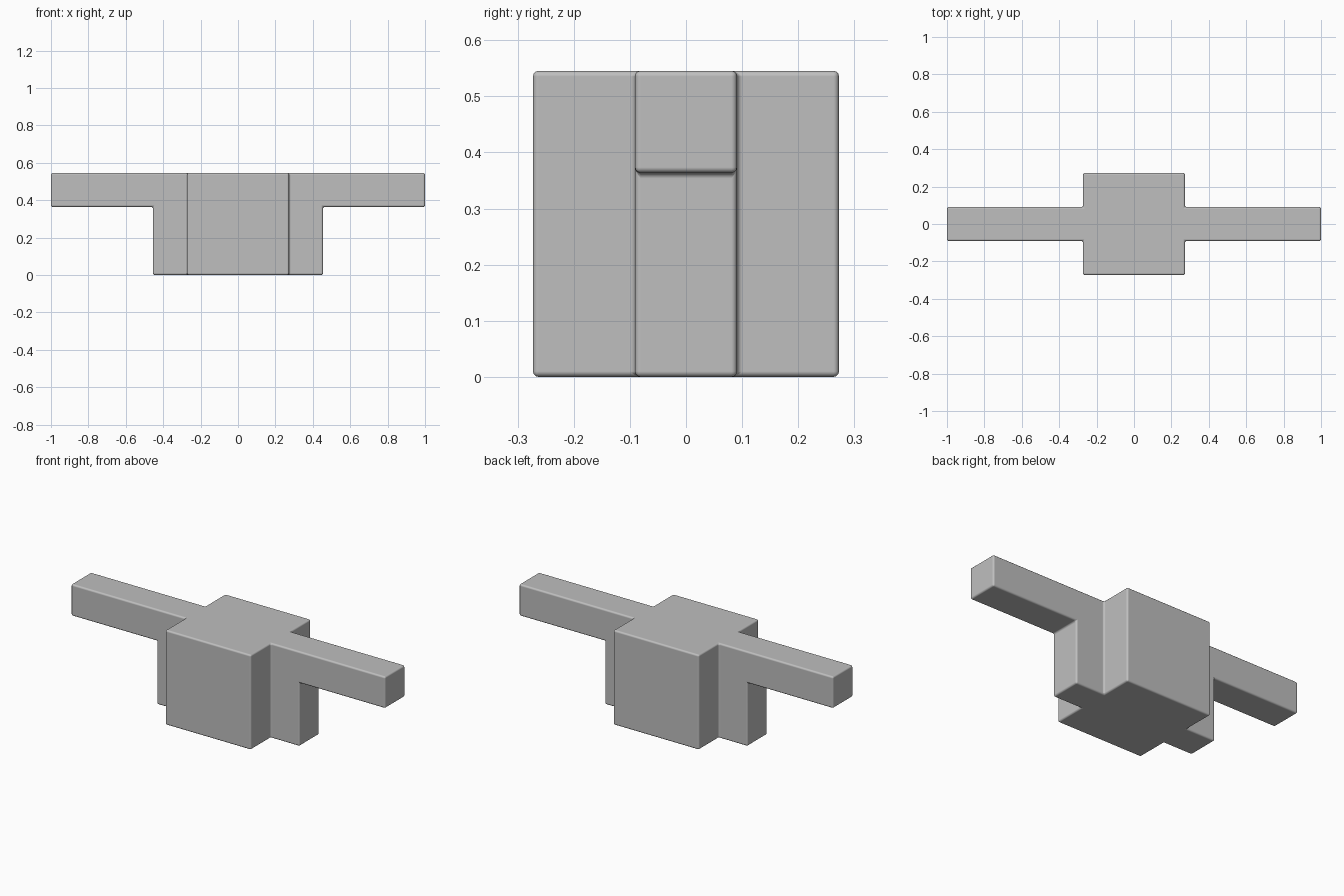
import bpy, bmesh, math

if "Cube" in bpy.data.objects:
    bpy.data.objects.remove(bpy.data.objects["Cube"])

U = 1 / 11  # module that all sizes are multiples of
XS = [-11 * U, -5 * U, -3 * U, 3 * U, 5 * U, 11 * U]
YS = [-3 * U, -U, U, 3 * U]
ZS = [0, 4 * U, 6 * U]

grey = bpy.data.materials.new("light grey")
grey.diffuse_color = (0.52, 0.52, 0.52, 1)
grey.use_nodes = True
grey.node_tree.nodes["Principled BSDF"].inputs["Base Color"].default_value = grey.diffuse_color


def solid(i, j, k):
    """Which cells of the grid are filled."""
    if not (0 <= i < 5 and 0 <= j < 3 and 0 <= k < 2):
        return False
    if i == 2:                 # central block, full depth and height
        return True
    if j != 1:                 # side parts are one bar deep
        return False
    return i in (1, 3) or k == 1   # legs, and arms in the top layer


# One welded skin around the block, legs and arms
bm = bmesh.new()
for i in range(5):
    for j in range(3):
        for k in range(2):
            if not solid(i, j, k):
                continue
            for axis in range(3):
                for side in (0, 1):
                    n = [i, j, k]
                    n[axis] += 2 * side - 1
                    if solid(*n):
                        continue
                    a, b = (axis + 1) % 3, (axis + 2) % 3
                    ring = []
                    for da, db in ((0, 0), (1, 0), (1, 1), (0, 1)):
                        c = [i, j, k]
                        c[axis] += side
                        c[a] += da
                        c[b] += db
                        ring.append(bm.verts.new((XS[c[0]], YS[c[1]], ZS[c[2]])))
                    bm.faces.new(ring if side else ring[::-1])
bmesh.ops.remove_doubles(bm, verts=bm.verts, dist=1e-4)
bmesh.ops.dissolve_limit(bm, angle_limit=math.radians(1), verts=bm.verts, edges=bm.edges)
bmesh.ops.recalc_face_normals(bm, faces=bm.faces)

mesh = bpy.data.meshes.new("body_with_arms")
bm.to_mesh(mesh)
bm.free()
mesh.materials.append(grey)
body = bpy.data.objects.new("body_with_arms", mesh)
bpy.context.collection.objects.link(body)

# Narrow rounded edges
bevel = body.modifiers.new("rounded_edges", 'BEVEL')
bevel.width = 0.01
bevel.segments = 3
bevel.limit_method = 'ANGLE'
bevel.angle_limit = math.radians(30)
bevel.harden_normals = True
for p in mesh.polygons:
    p.use_smooth = True
